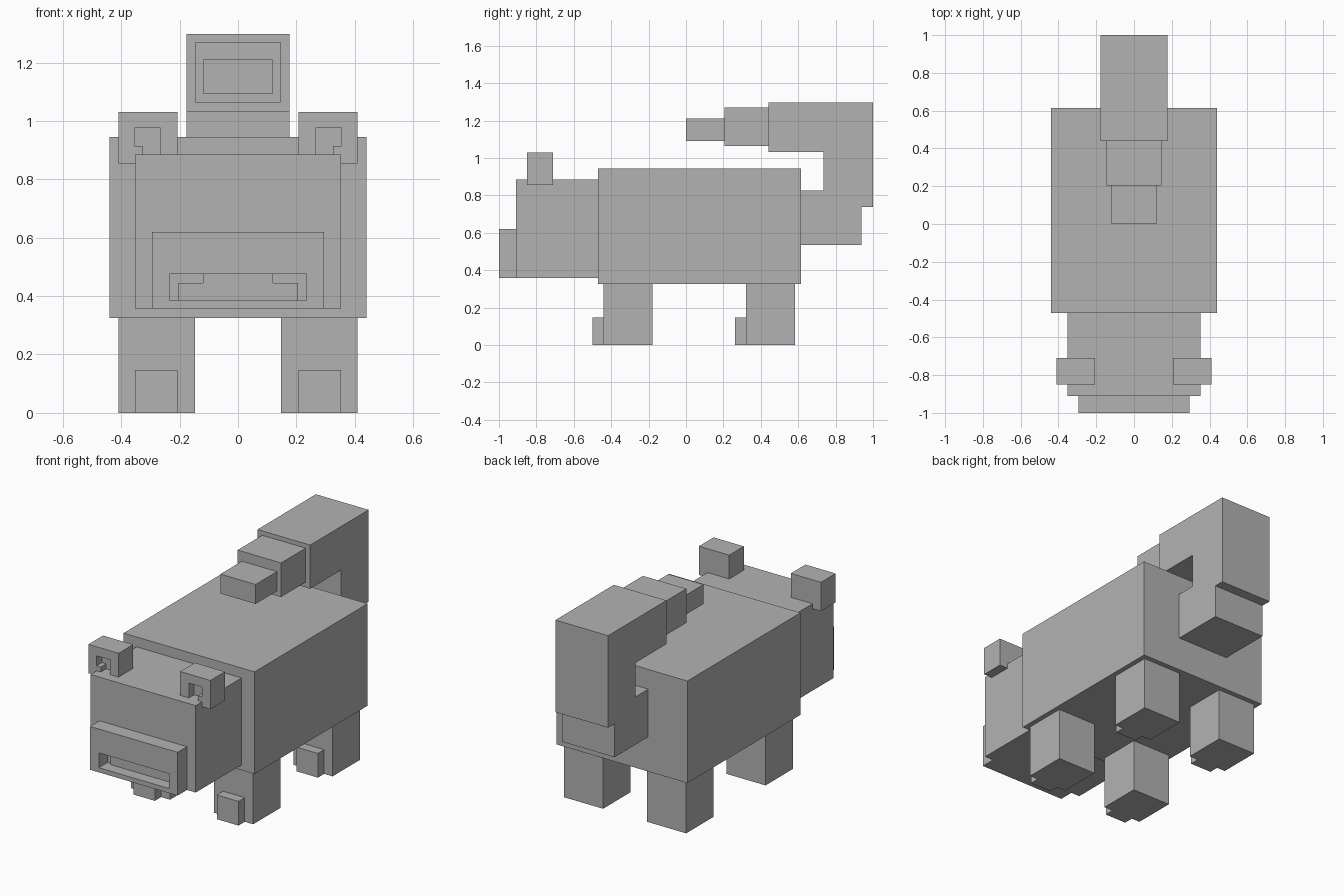
import bpy
import bmesh
from mathutils import Vector

cube = bpy.data.objects.get("Cube")
if cube:
    bpy.data.objects.remove(cube, do_unlink=True)

grey = bpy.data.materials.new("plain_grey")
grey.use_nodes = True
grey.diffuse_color = (0.45, 0.45, 0.45, 1)
grey.node_tree.nodes["Principled BSDF"].inputs["Base Color"].default_value = grey.diffuse_color


def prism(name, outline, axis, low, high):
    """Extrude a 2D outline along x (outline is y, z) or along y (outline is x, z)."""
    bm = bmesh.new()
    place = (lambda a, b: (low, a, b)) if axis == "x" else (lambda a, b: (a, low, b))
    face = bm.faces.new([bm.verts.new(place(a, b)) for a, b in outline])
    result = bmesh.ops.extrude_face_region(bm, geom=[face])
    step = Vector((high - low, 0, 0) if axis == "x" else (0, high - low, 0))
    moved = [v for v in result["geom"] if isinstance(v, bmesh.types.BMVert)]
    bmesh.ops.translate(bm, verts=moved, vec=step)
    bmesh.ops.recalc_face_normals(bm, faces=bm.faces)
    mesh = bpy.data.meshes.new(name)
    bm.to_mesh(mesh)
    bm.free()
    mesh.materials.append(grey)
    obj = bpy.data.objects.new(name, mesh)
    bpy.context.collection.objects.link(obj)
    return obj


def box(name, x, y, z):
    outline = [(x[0], z[0]), (x[1], z[0]), (x[1], z[1]), (x[0], z[1])]
    return prism(name, outline, "y", *y)


def middle_box(name, half_width, y, z):
    return box(name, (-half_width, half_width), y, z)


def carve(obj, cutter):
    """Cut a recess, bake it into the mesh and drop the cutter."""
    mod = obj.modifiers.new("recess", "BOOLEAN")
    mod.operation = "DIFFERENCE"
    mod.solver = "EXACT"
    mod.object = cutter
    bpy.context.view_layer.update()
    graph = bpy.context.evaluated_depsgraph_get()
    mesh = bpy.data.meshes.new_from_object(obj.evaluated_get(graph))
    obj.modifiers.clear()
    obj.data = mesh
    bpy.data.objects.remove(cutter, do_unlink=True)


# Body and head
middle_box("body", 0.44, (-0.47, 0.615), (0.325, 0.945))
middle_box("head", 0.353, (-0.91, -0.47), (0.357, 0.885))

# Muzzle with an open mouth, tongue and upper tooth
muzzle = middle_box("muzzle", 0.294, (-1.0, -0.91), (0.357, 0.62))
carve(muzzle, middle_box("mouth_cutter", 0.235, (-1.05, -0.915), (0.385, 0.475)))
middle_box("tongue", 0.205, (-0.93, -0.915), (0.385, 0.445))
middle_box("upper_tooth", 0.12, (-0.93, -0.915), (0.445, 0.475))

for side, s in (("left", 1), ("right", -1)):
    # Ear with a stepped inner recess
    ear = box("ear_" + side, sorted((s * 0.207, s * 0.41)), (-0.85, -0.71), (0.855, 1.03))
    hollow = [(0.265, 0.885), (0.325, 0.885), (0.325, 0.915),
              (0.355, 0.915), (0.355, 0.975), (0.265, 0.975)]
    carve(ear, prism("ear_cutter", [(s * x, z) for x, z in hollow], "y", -0.9, -0.80))

    # Legs with a single toe in front
    for end, y in (("front", -0.44), ("back", 0.322)):
        label = end + "_" + side
        box("leg_" + label, sorted((s * 0.148, s * 0.41)), (y, y + 0.262), (0, 0.325))
        box("toe_" + label, sorted((s * 0.208, s * 0.353)), (y - 0.06, y), (0, 0.147))

# Tail curling up and forward over the back
curl = [(0.615, 0.535), (0.938, 0.535), (0.938, 0.738), (1.0, 0.738), (1.0, 1.297),
        (0.44, 1.297), (0.44, 1.032), (0.735, 1.032), (0.735, 0.825), (0.615, 0.825)]
prism("tail_curl", curl, "x", -0.177, 0.177)
middle_box("tail_segment", 0.146, (0.205, 0.44), (1.063, 1.27))
middle_box("tail_tip", 0.118, (0.0, 0.205), (1.092, 1.21))
